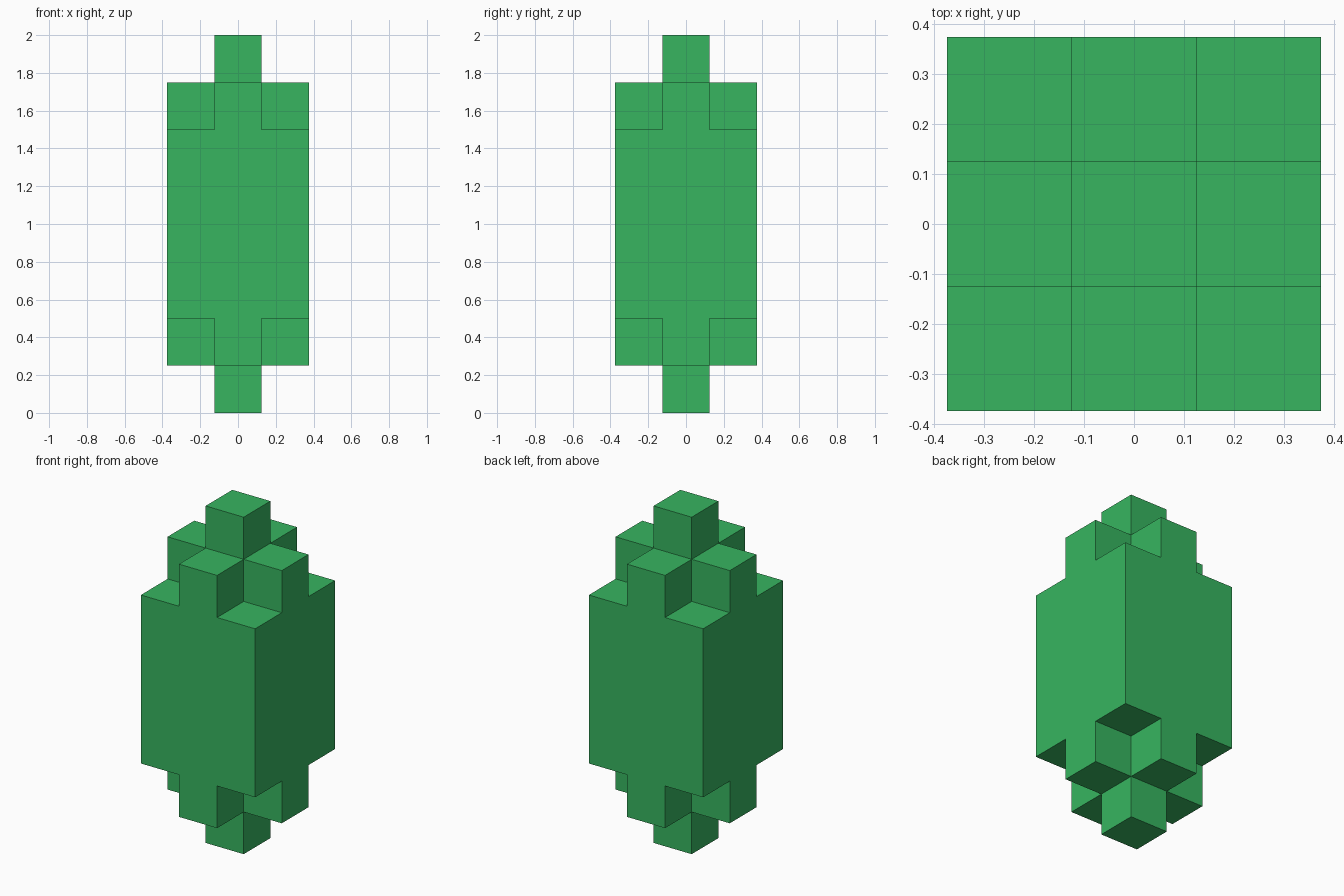
import bpy, bmesh, math
from mathutils import Vector

cube = bpy.data.objects.get("Cube")
if cube:
    bpy.data.objects.remove(cube, do_unlink=True)

CELL = 0.25     # edge length of one block
LAYERS = 8      # blocks in the tallest column

# Single green material
green = bpy.data.materials.new("leaf green")
green.use_nodes = True
colour = (0.038, 0.462, 0.117, 1.0)
green.diffuse_color = colour
bsdf = next(n for n in green.node_tree.nodes if n.type == 'BSDF_PRINCIPLED')
bsdf.inputs["Base Color"].default_value = colour


def filled(i, j, k):
    """3 x 3 columns, each shortened at both ends by its steps from the centre."""
    steps = abs(i) + abs(j)
    return max(abs(i), abs(j)) <= 1 and steps <= k < LAYERS - steps


# Outer skin of the stepped block stack
bm = bmesh.new()
axes = [Vector((1, 0, 0)), Vector((0, 1, 0)), Vector((0, 0, 1))]
for i in (-1, 0, 1):
    for j in (-1, 0, 1):
        for k in range(LAYERS):
            if not filled(i, j, k):
                continue
            centre = Vector((i, j, k + 0.5))
            for a in range(3):
                for sign in (-1, 1):
                    n = axes[a] * sign
                    if filled(i + int(n.x), j + int(n.y), k + int(n.z)):
                        continue
                    u, v = axes[(a + 1) % 3] * sign, axes[(a + 2) % 3]
                    corners = [(-1, -1), (1, -1), (1, 1), (-1, 1)]
                    bm.faces.new([bm.verts.new((centre + (n + u * s + v * t) / 2) * CELL)
                                  for s, t in corners])

# Weld the skin and merge coplanar squares into clean flat faces
bmesh.ops.remove_doubles(bm, verts=bm.verts[:], dist=0.001)
bmesh.ops.dissolve_limit(bm, angle_limit=math.radians(1),
                         verts=bm.verts[:], edges=bm.edges[:])
bmesh.ops.recalc_face_normals(bm, faces=bm.faces[:])

mesh = bpy.data.meshes.new("stepped_block")
bm.to_mesh(mesh)
bm.free()
mesh.materials.append(green)
block = bpy.data.objects.new("stepped_block", mesh)
bpy.context.collection.objects.link(block)
